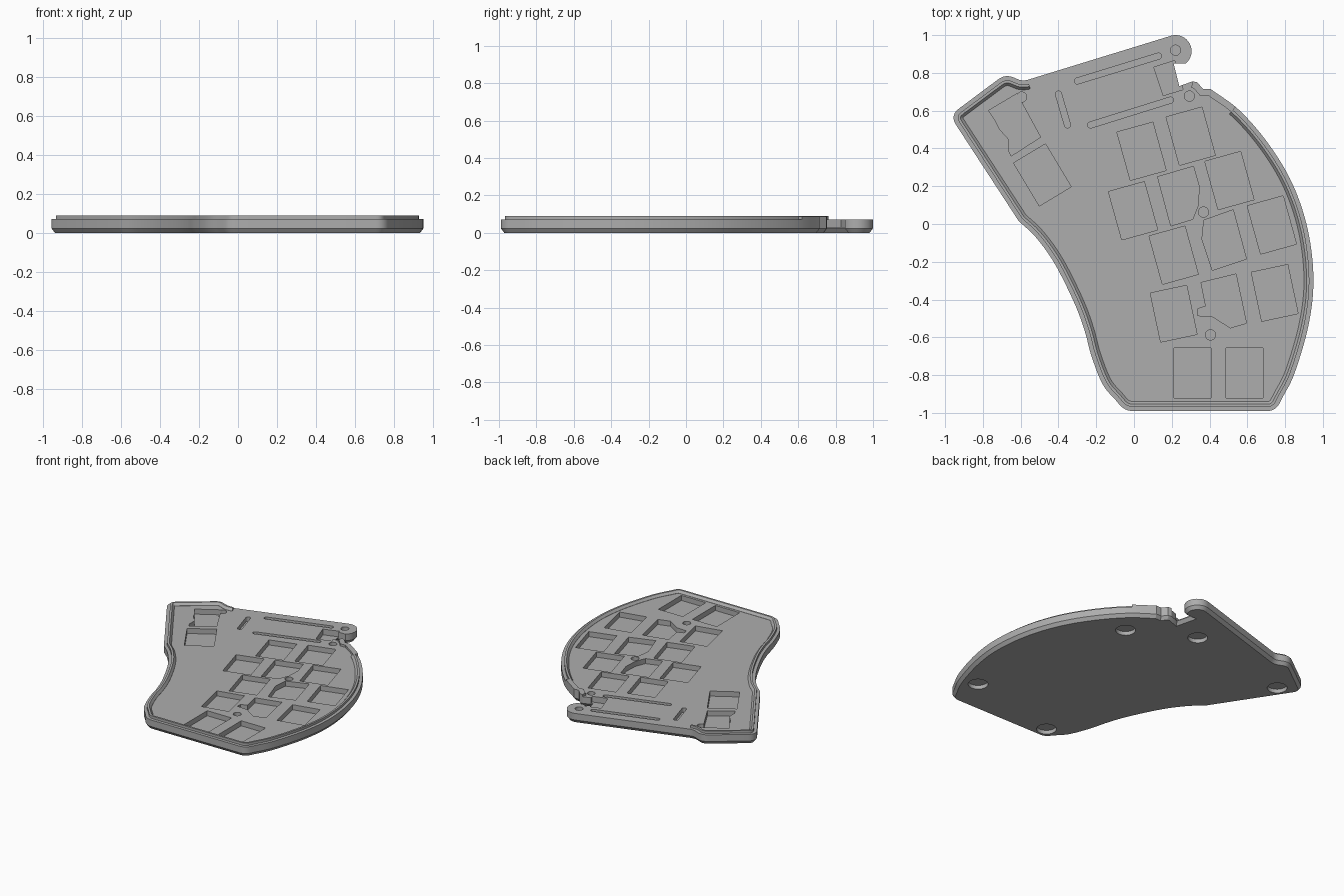
import bpy, bmesh, math
from mathutils import Vector

if "Cube" in bpy.data.objects:
    bpy.data.objects.remove(bpy.data.objects["Cube"])

grey = bpy.data.materials.new("mid grey")
grey.use_nodes = True
COLOUR = (0.42, 0.42, 0.42, 1)
grey.diffuse_color = COLOUR
grey.node_tree.nodes["Principled BSDF"].inputs["Base Color"].default_value = COLOUR


def spline(pts, steps=7):
    """Smooth curve through the points."""
    p = [Vector(q) for q in pts]
    p = [2 * p[0] - p[1]] + p + [2 * p[-1] - p[-2]]
    out = []
    for a, b, c, d in zip(p, p[1:], p[2:], p[3:]):
        for i in range(steps):
            t = i / steps
            out.append(0.5 * (2 * b + (c - a) * t + (2 * a - 5 * b + 4 * c - d) * t ** 2
                              + (3 * b - a - 3 * c + d) * t ** 3))
    return out + [p[-2]]


def rounded(a, b, c, r, steps=6):
    """Round the corner b between a and c."""
    a, b, c = Vector(a), Vector(b), Vector(c)
    s, e = b + (a - b).normalized() * r, b + (c - b).normalized() * r
    ts = [i / steps for i in range(steps + 1)]
    return [s * (1 - t) ** 2 + b * 2 * t * (1 - t) + e * t ** 2 for t in ts]


def arc(cx, cy, r, start, end, steps=16):
    angles = [math.radians(start + (end - start) * i / steps) for i in range(steps + 1)]
    return [Vector((cx + r * math.cos(a), cy + r * math.sin(a))) for a in angles]


def inset(pts, d, closed):
    """Offset a clockwise path towards its inside."""
    n, out = len(pts), []
    for i, p in enumerate(pts):
        prev = pts[i - 1] if closed or i else p
        nxt = pts[(i + 1) % n] if closed or i < n - 1 else p
        u = (p - prev) if (p - prev).length else (nxt - p)
        v = (nxt - p) if (nxt - p).length else u
        n1, n2 = [Vector((w.y, -w.x)).normalized() for w in (u, v)]
        m = (n1 + n2).normalized()
        out.append(p + m * d / max(m.dot(n1), 0.6))
    return out


def finish(bm, name):
    bmesh.ops.recalc_face_normals(bm, faces=bm.faces)
    mesh = bpy.data.meshes.new(name)
    bm.to_mesh(mesh)
    bm.free()
    mesh.materials.append(grey)
    obj = bpy.data.objects.new(name, mesh)
    bpy.context.collection.objects.link(obj)
    return obj


def stack(bm, layers):
    """Loft closed loops, given as (points, z), and cap both ends."""
    rings = [[bm.verts.new((p[0], p[1], z)) for p in pts] for pts, z in layers]
    n = len(rings[0])
    for lo, hi in zip(rings, rings[1:]):
        for i in range(n):
            j = (i + 1) % n
            bm.faces.new((lo[i], lo[j], hi[j], hi[i]))
    bm.faces.new(rings[0])
    bm.faces.new(rings[-1])


def sweep(name, path, profile):
    """Run a closed (inset, z) profile along an open path."""
    bm = bmesh.new()
    rails = [[bm.verts.new((p.x, p.y, z)) for p in inset(path, d, False)] for d, z in profile]
    for a, b in zip(rails, rails[1:] + rails[:1]):
        for i in range(len(path) - 1):
            bm.faces.new((a[i], a[i + 1], b[i + 1], b[i]))
    for end in (0, -1):
        bm.faces.new([r[end] for r in rails])
    return finish(bm, name)


# Outline, clockwise, in sections
right_curve = spline([(0.405, 0.715), (0.56, 0.6), (0.715, 0.42), (0.84, 0.21), (0.92, -0.03),
                      (0.95, -0.29), (0.925, -0.53), (0.85, -0.79), (0.78, -0.93)])
left_curve = spline([(-0.09, -0.94), (-0.165, -0.85), (-0.225, -0.7), (-0.26, -0.57),
                     (-0.315, -0.42), (-0.42, -0.21), (-0.52, -0.07), (-0.61, 0.015)])
corner_r, corner_l = (0.75, -0.99), (-0.05, -0.99)
tip, shoulder, neck = (-0.975, 0.575), (-0.68, 0.795), (-0.59, 0.755)
arm = arc(0.22, 0.915, 0.085, 106, -50)
rim_path = (right_curve[:-1] + rounded(right_curve[-1], corner_r, corner_l, 0.045)
            + rounded(corner_r, corner_l, left_curve[0], 0.045) + left_curve[1:]
            + rounded(left_curve[-1], tip, shoulder, 0.06)
            + rounded(tip, shoulder, neck, 0.05) + rounded(shoulder, neck, arm[0], 0.03))
hinge = [Vector(p) for p in ((0.21, 0.85), (0.24, 0.73), (0.31, 0.755), (0.335, 0.75),
                             (0.365, 0.715))]
outline = rim_path + arm + hinge

# Solid base with a chamfered underside
FLOOR = 0.072
bm = bmesh.new()
stack(bm, [(inset(outline, 0.018, True), 0), (outline, 0.024), (outline, FLOOR)])
base = finish(bm, "case_base")


def cut(name, loops, z0, z1):
    bm = bmesh.new()
    for pts in loops:
        stack(bm, [(pts, z0), (pts, z1)])
    cutter = finish(bm, name)
    cutter.hide_render = True
    mod = base.modifiers.new(name, "BOOLEAN")
    mod.operation, mod.solver, mod.object = "DIFFERENCE", "EXACT", cutter
    bpy.context.view_layer.objects.active = base
    bpy.ops.object.modifier_apply(modifier=name)
    bpy.data.objects.remove(cutter)


def key(x, y, degrees, w=0.197, h=0.265):
    a = math.radians(degrees)
    return [Vector((x + u * w / 2 * math.cos(a) - v * h / 2 * math.sin(a),
                    y + u * w / 2 * math.sin(a) + v * h / 2 * math.cos(a)))
            for u, v in ((-1, -1), (1, -1), (1, 1), (-1, 1))]


def slot(ax, ay, bx, by, r=0.016):
    a = math.degrees(math.atan2(by - ay, bx - ax))
    return arc(bx, by, r, a - 90, a + 90, 8) + arc(ax, ay, r, a + 90, a + 270, 8)


# Key pockets; three are trimmed around the screw holes, one has a wavy side
keys = [key(x, y, 15.5) for x, y in ((0.04, 0.385), (0.3, 0.465), (0.505, 0.23), (-0.005, 0.07),
                                    (0.73, -0.005), (0.21, -0.165))]
keys += [key(0.21, -0.475, 12), key(0.745, -0.365, 12), key(0.31, -0.79, 0),
         key(0.585, -0.79, 0), key(-0.485, 0.26, 31)]
keys += [
    [(0.125, 0.25), (0.315, 0.305), (0.345, 0.2), (0.34, 0.1), (0.31, 0.025), (0.195, -0.01)],
    [(0.37, 0.02), (0.525, 0.075), (0.595, -0.185), (0.415, -0.245), (0.36, -0.08)],
    [(0.355, -0.31), (0.54, -0.265), (0.595, -0.525), (0.51, -0.55), (0.415, -0.49),
     (0.335, -0.485), (0.335, -0.45), (0.38, -0.435)],
    [(-0.77, 0.6), (-0.62, 0.69), (-0.495, 0.46), (-0.65, 0.36), (-0.665, 0.39),
     (-0.665, 0.45), (-0.71, 0.5), (-0.73, 0.54)]]
cut("key_pockets", keys, 0.035, 0.2)

# Screw holes and long slots
screws = [arc(x, y, 0.027, 0, 345, 23) for x, y in
          ((0.22, 0.92), (-0.595, 0.672), (0.293, 0.677), (0.368, 0.063), (0.405, -0.587))]
slots = [slot(-0.3, 0.757, 0.13, 0.889), slot(-0.23, 0.524, 0.193, 0.656),
         slot(-0.4, 0.688, -0.352, 0.524)]
cut("screw_holes", screws, 0.032, 0.2)
cut("slots", slots, 0.04, 0.2)

# Stepped recess beside the hinge gap
cut("connector_recess", [[(0.105, 0.83), (0.215, 0.865), (0.26, 0.712), (0.155, 0.68)]], 0.03, 0.2)

# Round foot wells in the underside
feet = [arc(x, y, 0.066, 0, 348.75, 31) for x, y in
        ((0.45, 0.45), (0.02, 0.68), (0.74, -0.725), (-0.81, 0.51), (0.01, -0.89))]
cut("foot_wells", feet, -0.1, 0.028)

# Raised locating lip, and the full-width wall by the hinge
lip = sweep("locating_lip", rim_path[6:],
            [(0.022, 0.06), (0.022, 0.09), (0.036, 0.09), (0.05, FLOOR + 0.001), (0.05, 0.06)])
wall = sweep("hinge_wall", hinge[2:] + right_curve[:7],
             [(0, 0.06), (0, 0.088), (0.035, 0.088), (0.035, 0.06)])

for obj in (base, lip, wall):
    bpy.ops.object.select_all(action="DESELECT")
    obj.select_set(True)
    bpy.context.view_layer.objects.active = obj
    bpy.ops.object.shade_smooth_by_angle(angle=math.radians(25))
